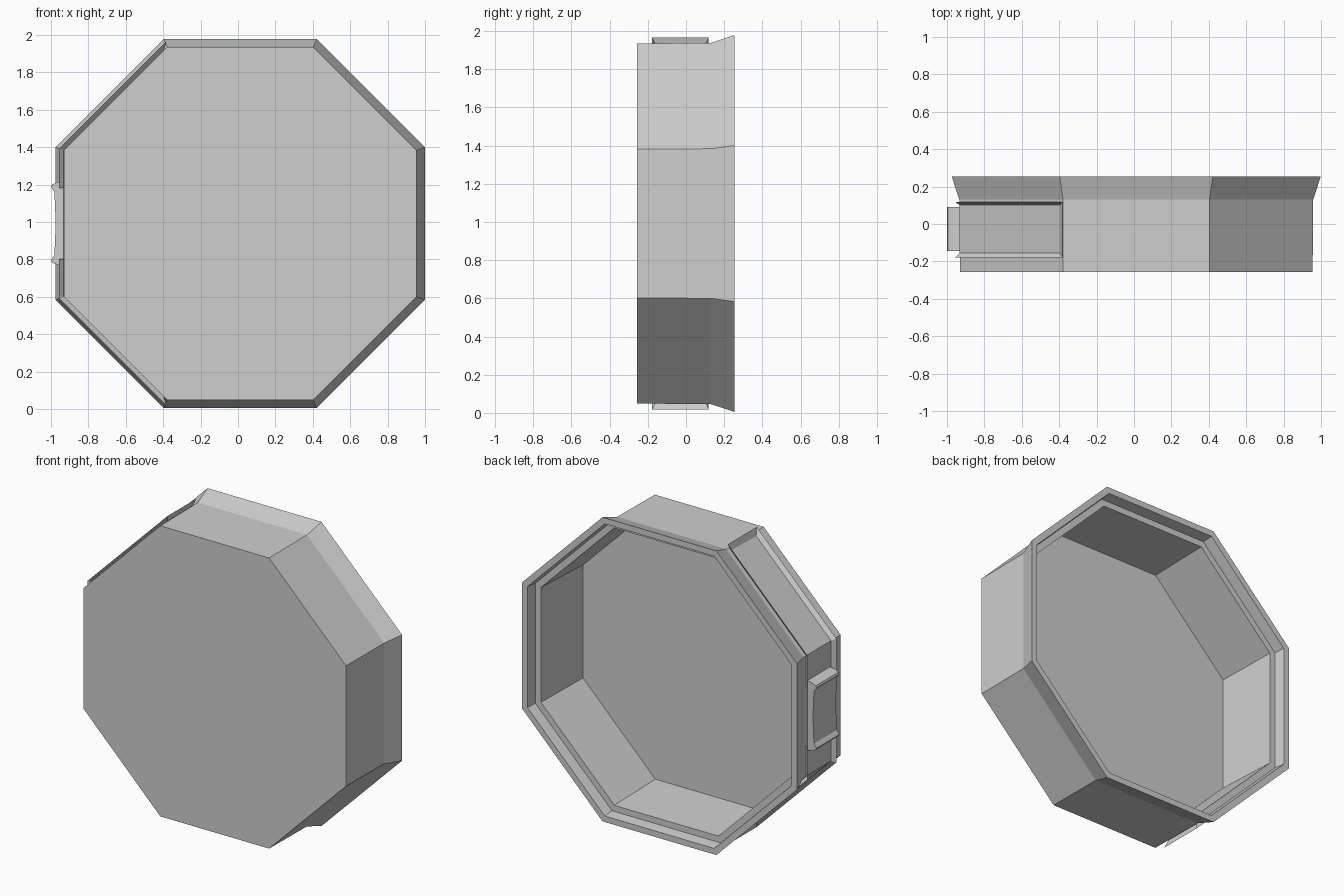
import bpy, bmesh, math
from mathutils import Vector

cube = bpy.data.objects.get("Cube")
if cube:
    bpy.data.objects.remove(cube, do_unlink=True)

CX, CZ = 0.012, 0.992
grey = bpy.data.materials.new("light_grey")
grey.use_nodes = True
grey.diffuse_color = (0.62, 0.62, 0.62, 1)
grey.node_tree.nodes["Principled BSDF"].inputs["Base Color"].default_value = grey.diffuse_color


def finish(bm, name):
    mesh = bpy.data.meshes.new(name)
    bm.to_mesh(mesh)
    bm.free()
    mesh.materials.append(grey)
    obj = bpy.data.objects.new(name, mesh)
    bpy.context.collection.objects.link(obj)
    return obj


def corner(apothem, y, k):
    """Octagon corner k, counted anticlockwise from the right side."""
    angle = math.radians(22.5 + 45 * k)
    r = apothem / math.cos(math.pi / 8)
    return Vector((CX + r * math.cos(angle), y, CZ + r * math.sin(angle)))


# Octagonal tub: outer wall, flared rim, inner step and recessed floor
profile = [(0.943, -0.256), (0.946, 0.13), (0.987, 0.255), (0.948, 0.255),
           (0.94, 0.185), (0.9, 0.185), (0.885, -0.225)]
bm = bmesh.new()
rings = [[bm.verts.new(corner(a, y, k)) for k in range(8)] for a, y in profile]
for r0, r1 in zip(rings, rings[1:]):
    for k in range(8):
        n = (k + 1) % 8
        bm.faces.new((r0[k], r0[n], r1[n], r1[k]))
bm.faces.new(rings[0])
bm.faces.new(rings[-1])
bmesh.ops.recalc_face_normals(bm, faces=bm.faces)
finish(bm, "octagonal_tub")


# Thin flared rails bordering the channel on the left-hand sides
def add_quad(bm, points, facing):
    face = bm.faces.new([bm.verts.new(p) for p in points])
    face.normal_update()
    if face.normal.dot(facing) < 0:
        face.normal_flip()


def rail_path(apothem, y, inset):
    end, bend = corner(apothem, y, 2), corner(apothem, y, 3)
    end = end.lerp(bend, inset)
    stop = Vector((bend.x, y, CZ + 0.19))
    return [end, bend, stop]


def flip(p, sign):
    return Vector((p.x, p.y, CZ + sign * (p.z - CZ)))


for sign, name in ((1, "upper_channel_rails"), (-1, "lower_channel_rails")):
    bm = bmesh.new()
    ends = []
    for base_y, rim_y in ((-0.155, -0.178), (0.1, 0.118)):
        base = [flip(p, sign) for p in rail_path(0.944, base_y, 0.03)]
        rim = [flip(p, sign) for p in rail_path(0.968, rim_y, -0.01)]
        facing = Vector((0, rim_y - base_y, 0))
        for i in range(2):
            add_quad(bm, (base[i], base[i + 1], rim[i + 1], rim[i]), facing)
        ends.append((base[0], rim[0]))
    (b0, t0), (b1, t1) = ends
    add_quad(bm, (b0, t0, t1, b1), Vector((1, 0, sign)))
    bmesh.ops.remove_doubles(bm, verts=bm.verts, dist=0.0001)
    finish(bm, name)

# Concave grip with a raised lip at each end
half = [(-0.93, 0.225), (-0.965, 0.222), (-0.995, 0.208), (-1.0, 0.195),
        (-0.982, 0.17), (-0.978, 0.09)]
outline = half + [(-0.975, 0)] + [(x, -z) for x, z in reversed(half)]
bm = bmesh.new()
sides = [[bm.verts.new((x, y, CZ + z)) for x, z in outline] for y in (-0.145, 0.09)]
for i in range(len(outline)):
    j = (i + 1) % len(outline)
    bm.faces.new((sides[0][i], sides[0][j], sides[1][j], sides[1][i]))
for side in sides:
    bm.faces.new(side)
bmesh.ops.recalc_face_normals(bm, faces=bm.faces)
finish(bm, "side_grip")
